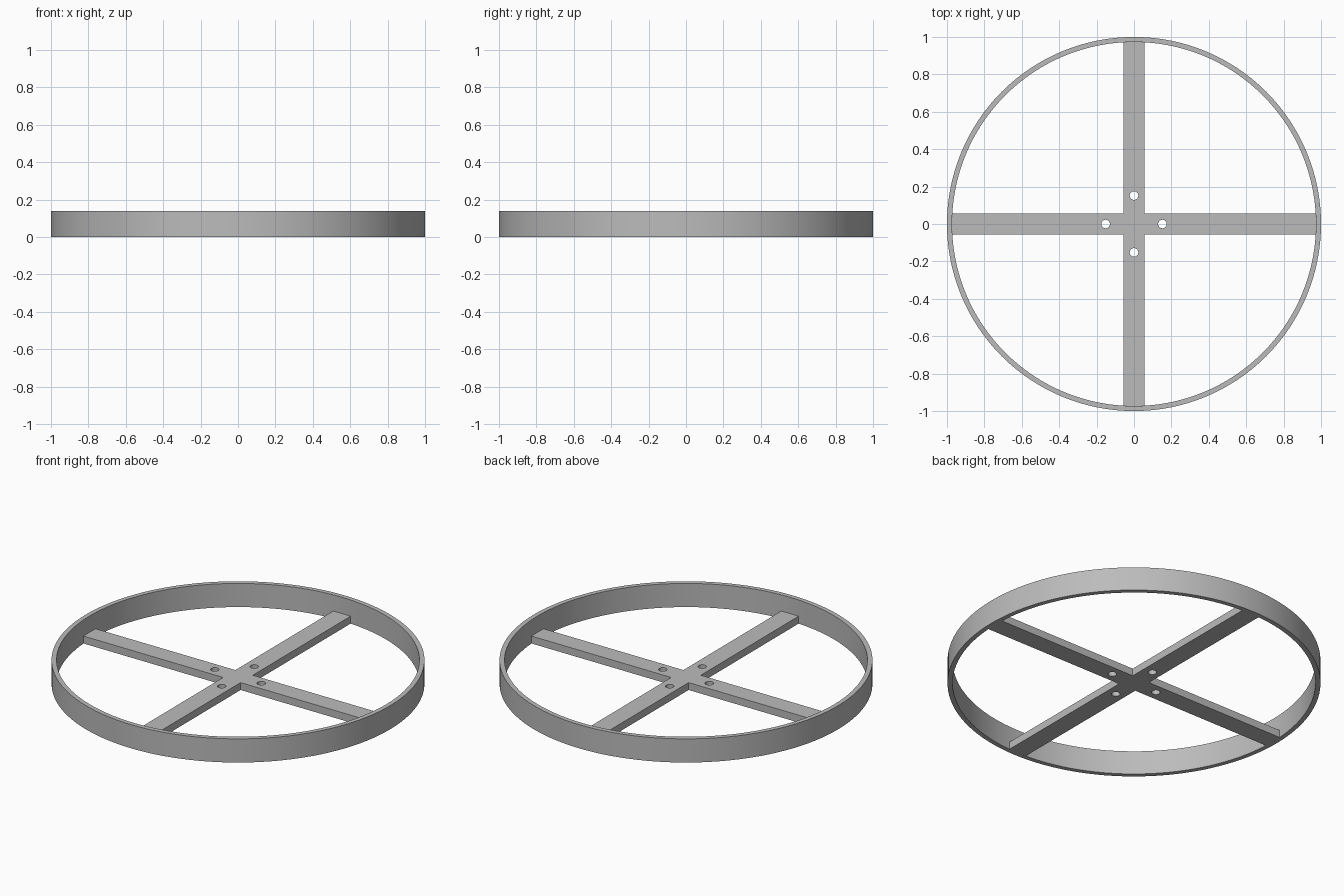
import bpy, bmesh, math
from mathutils import Matrix, Vector

cube = bpy.data.objects.get("Cube")
if cube:
    bpy.data.objects.remove(cube, do_unlink=True)

INNER, OUTER, HEIGHT = 0.973, 1.0, 0.14
HALF, THICK = 0.057, 0.044
HOLE_DIST, HOLE_R = 0.152, 0.023

grey = bpy.data.materials.new("plain_grey")
grey.use_nodes = True
colour = (0.5, 0.5, 0.5, 1)
grey.diffuse_color = colour
grey.node_tree.nodes["Principled BSDF"].inputs["Base Color"].default_value = colour


def finish(name, bm):
    bmesh.ops.recalc_face_normals(bm, faces=bm.faces)
    mesh = bpy.data.meshes.new(name)
    bm.to_mesh(mesh)
    bm.free()
    obj = bpy.data.objects.new(name, mesh)
    bpy.context.collection.objects.link(obj)
    mesh.materials.append(grey)
    return obj


def smooth(obj):
    bpy.ops.object.select_all(action='DESELECT')
    obj.select_set(True)
    bpy.context.view_layer.objects.active = obj
    bpy.ops.object.shade_smooth_by_angle(angle=math.radians(30))


# Rim: a rectangular section spun round the axis
bm = bmesh.new()
section = [bm.verts.new((r, 0, z)) for r, z in
           ((INNER, 0), (OUTER, 0), (OUTER, HEIGHT), (INNER, HEIGHT))]
edges = [bm.edges.new((section[i], section[(i + 1) % 4])) for i in range(4)]
bmesh.ops.spin(bm, geom=section + edges, axis=(0, 0, 1), cent=(0, 0, 0),
               angle=math.tau, steps=128, use_merge=True)
bmesh.ops.remove_doubles(bm, verts=bm.verts, dist=1e-5)
rim = finish("rim", bm)
smooth(rim)

# Cross spokes: one arm outline turned four times, ends following the rim
bm = bmesh.new()
reach = math.sqrt(INNER ** 2 - HALF ** 2)
arm = [(HALF, -HALF), (reach, -HALF), (INNER, 0), (reach, HALF)]
outline = [Matrix.Rotation(k * math.pi / 2, 3, 'Z') @ Vector((x, y, 0))
           for k in range(4) for x, y in arm]
base = bm.faces.new([bm.verts.new(p) for p in outline])
top = bmesh.ops.extrude_face_region(bm, geom=[base])
bmesh.ops.translate(bm, vec=(0, 0, THICK),
                    verts=[v for v in top["geom"] if isinstance(v, bmesh.types.BMVert)])
spokes = finish("cross_spokes", bm)

# Four bolt holes through the spokes
bm = bmesh.new()
for k in range(4):
    a = k * math.pi / 2
    spot = Matrix.Translation((HOLE_DIST * math.cos(a), HOLE_DIST * math.sin(a), THICK / 2))
    bmesh.ops.create_cone(bm, cap_ends=True, segments=32, radius1=HOLE_R,
                          radius2=HOLE_R, depth=THICK * 3, matrix=spot)
cutter = finish("hole_cutter", bm)
cutter.hide_render = True
cut = spokes.modifiers.new("bolt_holes", 'BOOLEAN')
cut.operation = 'DIFFERENCE'
cut.solver = 'EXACT'
cut.object = cutter
bpy.ops.object.select_all(action='DESELECT')
spokes.select_set(True)
bpy.context.view_layer.objects.active = spokes
bpy.ops.object.modifier_apply(modifier=cut.name)
bpy.data.objects.remove(cutter, do_unlink=True)
smooth(spokes)
